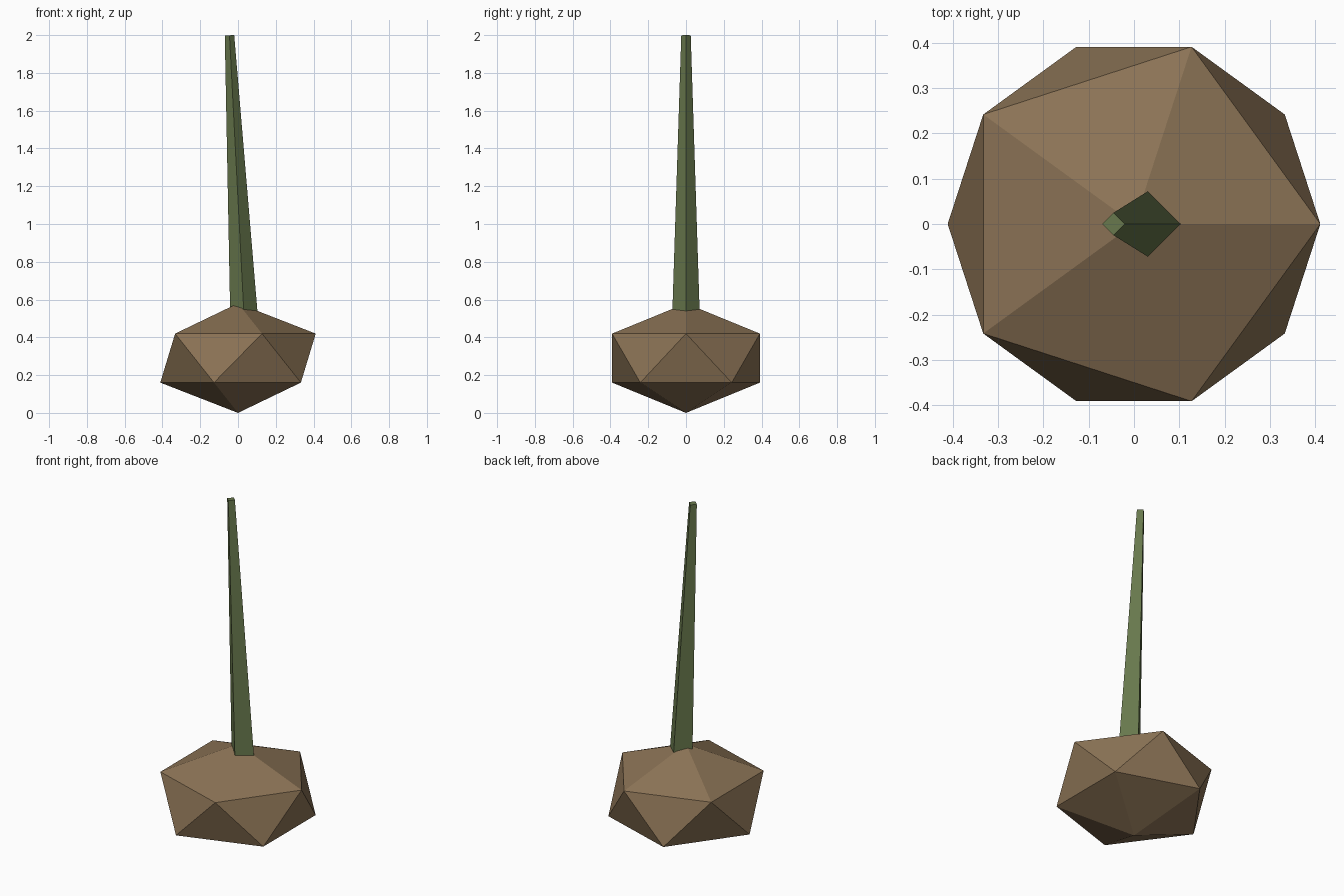
import bpy
from mathutils import Vector

cube = bpy.data.objects.get("Cube")
if cube:
    bpy.data.objects.remove(cube, do_unlink=True)


def make_material(name, color):
    mat = bpy.data.materials.new(name)
    mat.use_nodes = True
    mat.diffuse_color = color
    mat.node_tree.nodes["Principled BSDF"].inputs["Base Color"].default_value = color
    return mat


def finish(name, mat):
    obj = bpy.context.object
    obj.name = name
    obj.data.materials.append(mat)
    bpy.ops.object.shade_flat()
    return obj


brown = make_material("earthy brown", (0.258, 0.171, 0.091, 1))
green = make_material("dull green", (0.138, 0.188, 0.073, 1))

# Squashed twenty-sided bulb
bpy.ops.mesh.primitive_ico_sphere_add(subdivisions=1, radius=0.46, location=(0, 0, 0.29))
bulb = finish("bulb", brown)
bulb.scale.z = 0.29 / 0.46

# Leaning, tapered four-sided stem, rooted inside the bulb
base, tip = Vector((0.035, 0, 0.45)), Vector((-0.045, 0, 1.999))
axis = tip - base
bpy.ops.mesh.primitive_cone_add(vertices=4, radius1=0.075, radius2=0.025,
                                depth=axis.length, location=(base + tip) / 2)
stem = finish("stem", green)
stem.rotation_euler.y = axis.x / axis.z
